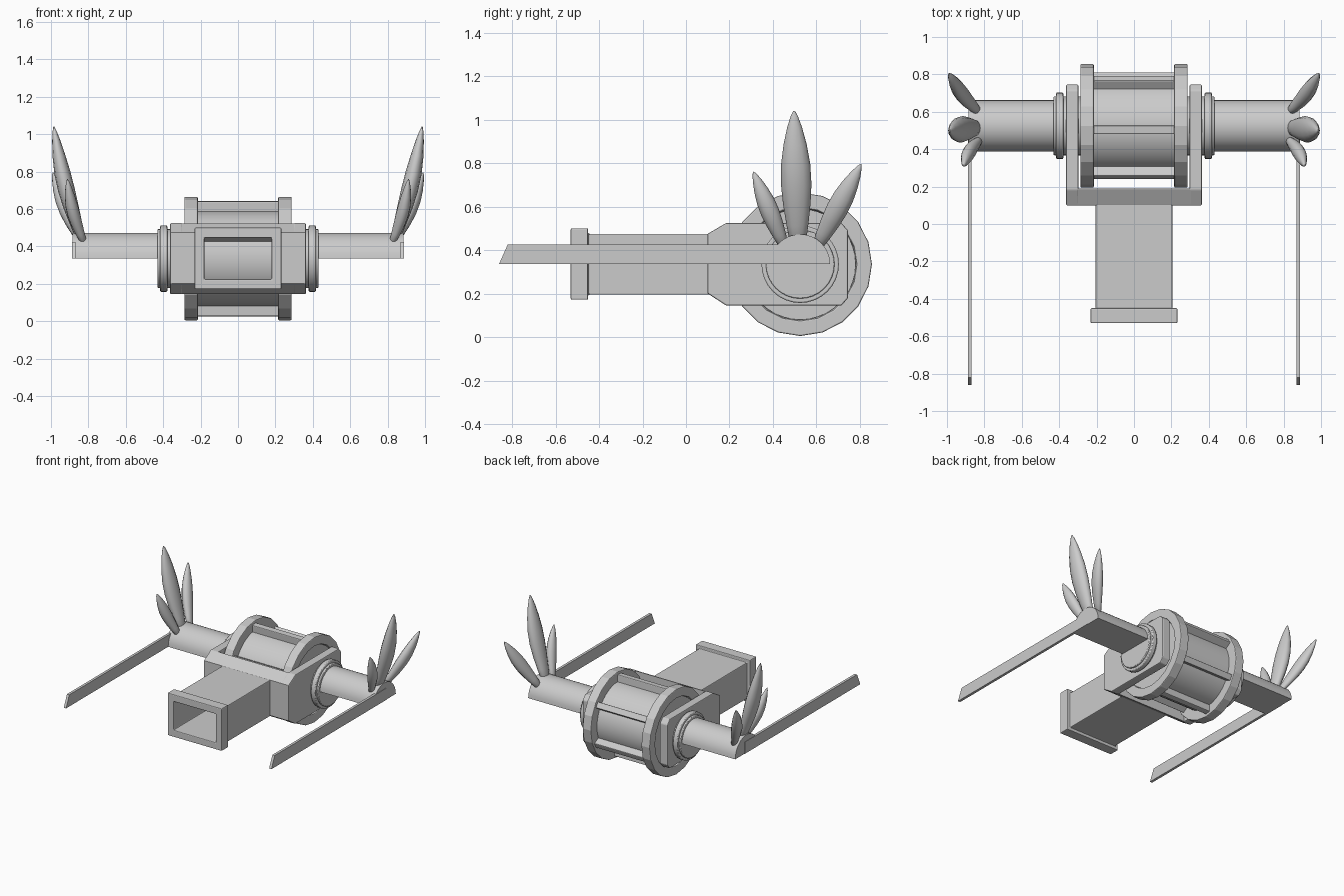
import bpy, bmesh
from math import sin, cos, pi, radians
from mathutils import Vector

if "Cube" in bpy.data.objects:
    bpy.data.objects.remove(bpy.data.objects["Cube"])

CY, CZ = 0.525, 0.335  # axle centre


def finish(name, bm, bevel=0.0):
    bmesh.ops.recalc_face_normals(bm, faces=bm.faces[:])
    me = bpy.data.meshes.new(name)
    bm.to_mesh(me)
    bm.free()
    ob = bpy.data.objects.new(name, me)
    bpy.context.collection.objects.link(ob)
    if bevel:
        m = ob.modifiers.new("bevel", 'BEVEL')
        m.width, m.segments, m.limit_method = bevel, 2, 'ANGLE'
    return ob


def smooth(ob, angle=30):
    bpy.ops.object.select_all(action='DESELECT')
    ob.select_set(True)
    bpy.context.view_layer.objects.active = ob
    bpy.ops.object.shade_smooth_by_angle(angle=radians(angle))


def prism(name, pts, x0, x1, bevel=0.0):
    """Extrude a (y, z) outline along x."""
    bm = bmesh.new()
    a = [bm.verts.new((x0, y, z)) for y, z in pts]
    b = [bm.verts.new((x1, y, z)) for y, z in pts]
    bm.faces.new(a)
    bm.faces.new(b)
    n = len(pts)
    for i in range(n):
        j = (i + 1) % n
        bm.faces.new((a[i], a[j], b[j], b[i]))
    return finish(name, bm, bevel)


def loft(name, rings, closed=False, caps=False, bevel=0.0):
    """Skin a list of equal-length point rings."""
    bm = bmesh.new()
    vs = [[bm.verts.new(p) for p in r] for r in rings]
    n = len(vs[0])
    for k in range(len(vs) if closed else len(vs) - 1):
        a, b = vs[k], vs[(k + 1) % len(vs)]
        for i in range(n):
            j = (i + 1) % n
            bm.faces.new((a[i], a[j], b[j], b[i]))
    if caps:
        bm.faces.new(vs[0])
        bm.faces.new(vs[-1])
    return finish(name, bm, bevel)


def circle(r, n, a0=0.0, a1=2 * pi):
    return [(CY + r * cos(a0 + (a1 - a0) * i / n), CZ + r * sin(a0 + (a1 - a0) * i / n)) for i in range(n)]


def rect(hx, z0, z1, y):
    return [(-hx, y, z0), (hx, y, z0), (hx, y, z1), (-hx, y, z1)]


def feather(name, base, tip, wide, thick):
    """Pointed leaf lofted from oval rings."""
    base, tip = Vector(base), Vector(tip)
    axis = (tip - base).normalized()
    u = axis.cross(Vector((1, 0, 0))).normalized()
    v = axis.cross(u)
    out = Vector((1 if base.x > 0 else -1, 0, 0))
    prof = [(0, .35), (.03, .55), (.15, .72), (.3, .9), (.45, 1), (.6, .96),
            (.75, .76), (.88, .48), (.96, .24), (1, .06)]
    rings = []
    for t, w in prof:
        c = base.lerp(tip, t) + out * 0.015 * sin(pi * t)
        rings.append([c + u * wide * w * cos(2 * pi * i / 12) + v * thick * w * sin(2 * pi * i / 12)
                      for i in range(12)])
    smooth(loft(name, rings, caps=True), 50)


# drum with six slats
smooth(prism("drum", circle(0.255, 40), -0.275, 0.275))
for k in range(6):
    a = radians(34 + 60 * k)
    er, et = (cos(a), sin(a)), (-sin(a), cos(a))
    pts = [(CY + er[0] * r + et[0] * t, CZ + er[1] * r + et[1] * t)
           for r, t in ((.235, -.023), (.308, -.023), (.308, .023), (.235, .023))]
    prism(f"drum_slat_{k}", pts, -0.22, 0.22, 0.006)

# hollow square tube with front flange, running into the yoke
outline = [(.205, .195, .475, .12), (.205, .195, .475, -.45), (.232, .172, .5, -.45), (.232, .172, .5, -.53),
           (.18, .225, .445, -.53), (.18, .225, .445, .12)]
loft("square_tube", [rect(*o) for o in outline], closed=True, bevel=0.006)

# yoke front wall with window, chamfered top and bottom
wall = [(.36, .2, .475, .1), (.36, .145, .525, .19), (.18, .225, .445, .19), (.18, .225, .445, .1)]
loft("yoke_wall", [rect(*o) for o in wall], closed=True, bevel=0.005)

for s, side in ((1, "right"), (-1, "left")):
    # yoke cheeks
    cheek = [(.1, .2), (.185, .145), (.715, .145), (.745, .18), (.745, .49), (.715, .525), (.185, .525), (.1, .475)]
    prism(f"yoke_cheek_{side}", cheek, s * .298, s * .363, 0.006)
    # wheel rim
    sec = [(.25, .215), (.33, .215), (.33, .287), (.26, .287)]
    loft(f"rim_{side}", [[(s * x, y, z) for y, z in circle(r, 20)] for r, x in sec], closed=True, bevel=0.006)
    # hub and collar
    smooth(prism(f"hub_{side}", circle(.158, 32), s * .26, s * .43, 0.005))
    smooth(prism(f"hub_collar_{side}", circle(.178, 32), s * .378, s * .416, 0.006))
    # half-round arm, flat underneath
    half = circle(.138, 16, 0, pi) + [(CY - .138, CZ)]
    smooth(prism(f"arm_{side}", half, s * .4, s * .885))
    # long thin blade
    blade = [(-.86, CZ), (.55, CZ), (.55, .425), (-.82, .425)]
    prism(f"blade_{side}", blade, s * .868, s * .888)
    # feathers
    feather(f"feather_middle_{side}", (s * .835, .515, .425), (s * .985, .497, 1.04), .07, .045)
    feather(f"feather_rear_{side}", (s * .835, .605, .42), (s * .99, .805, .795), .05, .036)
    feather(f"feather_front_{side}", (s * .825, .45, .42), (s * .912, .31, .76), .043, .034)
